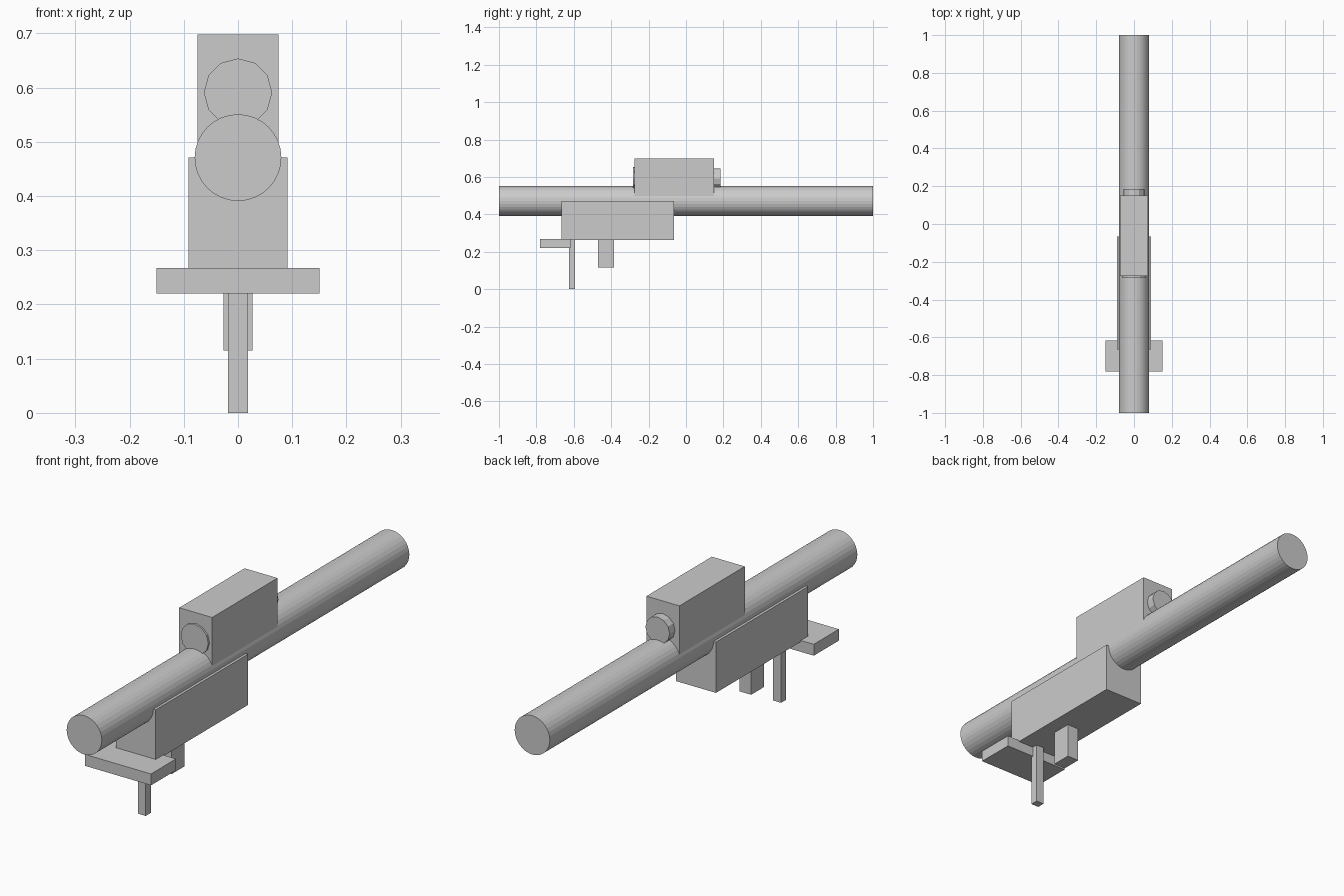
import bpy
from math import pi

if "Cube" in bpy.data.objects:
    bpy.data.objects.remove(bpy.data.objects["Cube"])


def box(name, x, y, z):
    """Box centred on x = 0: half width x, y range, z range."""
    bpy.ops.mesh.primitive_cube_add(
        size=1, location=(0, (y[0] + y[1]) / 2, (z[0] + z[1]) / 2))
    o = bpy.context.object
    o.name = name
    o.scale = (2 * x, y[1] - y[0], z[1] - z[0])
    bpy.ops.object.transform_apply(location=False, rotation=False, scale=True)
    return o


def rod(name, radius, y, z, sides):
    """Flat-faced cylinder lying along y."""
    bpy.ops.mesh.primitive_cylinder_add(
        vertices=sides, radius=radius, depth=y[1] - y[0],
        location=(0, (y[0] + y[1]) / 2, z), rotation=(pi / 2, 0, 0))
    bpy.context.object.name = name


# long main tube
rod("main_tube", 0.08, (-1, 1), 0.471, 32)

# sight unit on top with a lens at each end
box("sight_housing", 0.075, (-0.275, 0.15), (0.48, 0.698))
rod("front_lens", 0.063, (-0.283, -0.2), 0.591, 12)
rod("rear_eyepiece", 0.055, (0.1, 0.185), 0.591, 12)

# lower housing cradling the tube
box("lower_housing", 0.091, (-0.665, -0.065), (0.262, 0.471))

# plate and two posts underneath
box("front_plate", 0.15, (-0.78, -0.617), (0.22, 0.267))
box("front_post", 0.018, (-0.626, -0.593), (0, 0.27))
box("rear_post", 0.027, (-0.47, -0.385), (0.115, 0.27))
